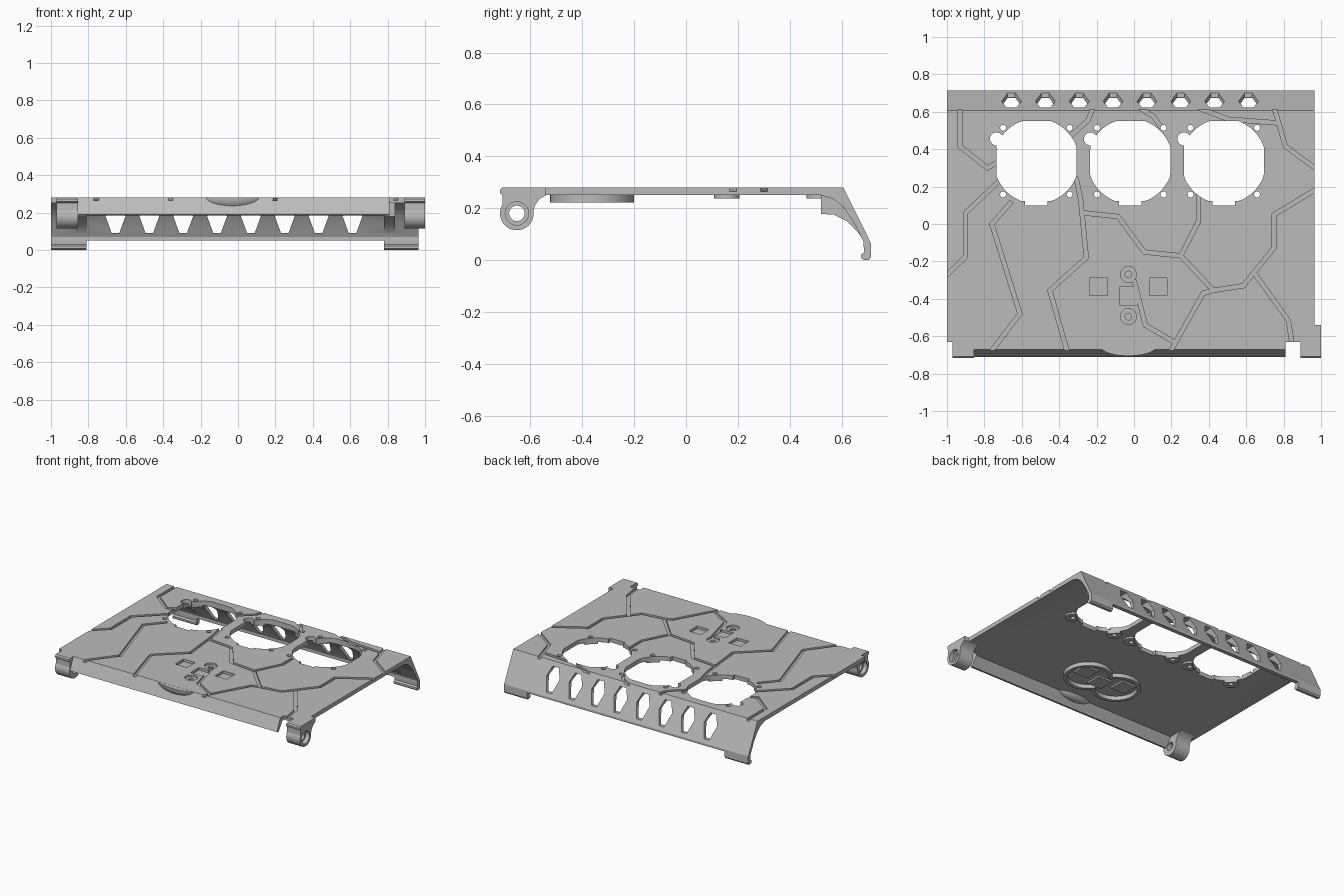
import bpy
import bmesh
import math
from mathutils import Vector

if "Cube" in bpy.data.objects:
    bpy.data.objects.remove(bpy.data.objects["Cube"])

grey = bpy.data.materials.new("plain_grey")
grey.use_nodes = True
COLOUR = (0.5, 0.5, 0.5, 1)
grey.diffuse_color = COLOUR
grey.node_tree.nodes["Principled BSDF"].inputs["Base Color"].default_value = COLOUR


def make_object(name, bm):
    bmesh.ops.recalc_face_normals(bm, faces=bm.faces)
    mesh = bpy.data.meshes.new(name)
    bm.to_mesh(mesh)
    bm.free()
    mesh.materials.append(grey)
    obj = bpy.data.objects.new(name, mesh)
    bpy.context.collection.objects.link(obj)
    return obj


def prism(name, outline, axis, start, end):
    """Extrude a 2D outline along one axis."""
    place = {"x": lambda u, v, w: (w, u, v),
             "y": lambda u, v, w: (u, w, v),
             "z": lambda u, v, w: (u, v, w)}[axis]
    bm = bmesh.new()
    rings = [[bm.verts.new(place(u, v, w)) for u, v in outline] for w in (start, end)]
    bm.faces.new(rings[0])
    bm.faces.new(rings[1][::-1])
    count = len(outline)
    for i in range(count):
        j = (i + 1) % count
        bm.faces.new((rings[0][i], rings[0][j], rings[1][j], rings[1][i]))
    return make_object(name, bm)


def circle(cx, cy, r, count=40, first=0, sweep=360):
    steps = count if sweep == 360 else count - 1
    angles = [math.radians(first + sweep * i / steps) for i in range(count)]
    return [(cx + r * math.cos(a), cy + r * math.sin(a)) for a in angles]


def rect(cx, cy, w, h):
    return [(cx - w / 2, cy - h / 2), (cx + w / 2, cy - h / 2),
            (cx + w / 2, cy + h / 2), (cx - w / 2, cy + h / 2)]


def ribbon(points, width):
    """Mitred outline of constant width around a path."""
    pts = [Vector(p) for p in points]
    left, right = [], []
    for i, p in enumerate(pts):
        dirs = []
        if i > 0:
            dirs.append((p - pts[i - 1]).normalized())
        if i < len(pts) - 1:
            dirs.append((pts[i + 1] - p).normalized())
        normals = [Vector((-d.y, d.x)) for d in dirs]
        mitre = sum(normals, Vector((0, 0))).normalized()
        offset = mitre * (width / 2 / mitre.dot(normals[0]))
        left.append(tuple(p + offset))
        right.append(tuple(p - offset))
    return left + right[::-1]


def combine(target, tool, operation="DIFFERENCE"):
    mod = target.modifiers.new("shape", "BOOLEAN")
    mod.operation = operation
    mod.solver = "EXACT"
    mod.object = tool
    bpy.context.view_layer.objects.active = target
    bpy.ops.object.modifier_apply(modifier=mod.name)
    bpy.data.objects.remove(tool)


def cut(target, outline, axis, start, end):
    combine(target, prism("cutter", outline, axis, start, end))


def add(target, outline, axis, start, end):
    combine(target, prism("addition", outline, axis, start, end), "UNION")


TOP, UNDER = 0.28, 0.25
LEFT_END, RIGHT_END = -1.0, 0.965

# Cover plate with the sloping rear wall
inner_curve = [(0.685, 0.07), (0.65, 0.14), (0.61, 0.2), (0.57, 0.235), (0.52, UNDER)]
section = [(-0.63, UNDER), (-0.63, TOP), (0.606, TOP), (0.713, 0.065),
           (0.713, 0.05), (0.685, 0.05)] + inner_curve
cover = prism("cover_plate", section, "x", LEFT_END, RIGHT_END)

# Front skirt
skirt = [(-0.6, TOP), (-0.67, TOP), (-0.71, 0.19), (-0.69, 0.185),
         (-0.645, UNDER), (-0.6, UNDER)]
add(cover, skirt, "x", -0.855, 0.81)

# Hooked feet and ribs at both ends of the rear wall
foot = [(0.713, 0.06), (0.713, 0.01), (0.705, 0), (0.685, 0), (0.675, 0.008),
        (0.675, 0.022), (0.687, 0.03), (0.685, 0.06)]
rib = [(0.52, 0.26), (0.52, 0.178), (0.57, 0.175), (0.62, 0.15), (0.66, 0.11),
       (0.69, 0.07), (0.6, 0.26)]
for foot_span, rib_span in (((LEFT_END, -0.81), (-0.87, -0.81)),
                            ((0.78, RIGHT_END), (0.78, 0.84))):
    add(cover, foot, "x", *foot_span)
    add(cover, rib, "x", *rib_span)

# Fan openings with screw bosses below
FAN_Y, SCREW, HALF = 0.336, 0.178, 0.214
clamp = lambda v: max(-HALF, min(HALF, v))
fans = (-0.522, -0.02, 0.48)
corners = [(sx * SCREW, sy * SCREW) for sx in (-1, 1) for sy in (-1, 1)]
for fx in fans:
    for dx, dy in corners:
        add(cover, circle(fx + dx, FAN_Y + dy, 0.05, 24), "z", 0.237, 0.26)
for fx in fans:
    opening = [(fx + clamp(u), FAN_Y + clamp(v)) for u, v in circle(0, 0, 0.228, 64, 2)]
    cut(cover, opening, "z", 0.2, 0.3)
    cut(cover, rect(fx, 0.16, 0.12, 0.12), "z", 0.2, 0.3)
    cut(cover, circle(fx - 0.213, 0.455, 0.035, 24), "z", 0.2, 0.3)
    for dx, dy in corners:
        cut(cover, circle(fx + dx, FAN_Y + dy, 0.016, 16), "z", 0.2, 0.3)

# Hexagonal vents through the rear wall
for i in range(8):
    vx = -0.655 + i * 0.181
    vent = [(vx + s * w, z) for s, w, z in (
        (-1, 0.02, 0.09), (1, 0.02, 0.09), (1, 0.053, 0.18),
        (1, 0.026, 0.248), (-1, 0.026, 0.248), (-1, 0.053, 0.18))]
    cut(cover, vent, "y", 0.56, 0.8)

# Twin round tub under the buttons
tubs = (-0.15, 0.09)
for x in tubs:
    add(cover, circle(x, -0.362, 0.162, 48), "z", 0.222, 0.26)
for x in tubs:
    cut(cover, circle(x, -0.362, 0.138, 48), "z", 0.2, UNDER)
buttons = ((-0.19, -0.335), (-0.03, -0.385), (0.13, -0.335))
for x, y in buttons:
    add(cover, rect(x, y, 0.115, 0.115), "z", 0.238, 0.26)

# Button recesses on top
for x, y in buttons:
    cut(cover, rect(x, y, 0.095, 0.095), "z", 0.262, 0.3)
for y in (-0.27, -0.495):
    cut(cover, circle(-0.03, y, 0.043, 28), "z", 0.267, 0.3)
    cut(cover, circle(-0.03, y, 0.018, 16), "z", 0.256, 0.3)

# Decorative channels across the top
channels = [
    [(-0.93, 0.62), (-0.93, 0.415), (-0.785, 0.3), (-0.7, 0.345)],
    [(-0.7, 0.25), (-0.9, 0.06), (-0.9, -0.175), (-1.02, -0.29)],
    [(-0.655, 0.12), (-0.76, 0), (-0.61, -0.48), (-0.77, -0.69)],
    [(-0.31, 0.25), (-0.285, 0.13), (-0.255, -0.18), (-0.45, -0.355), (-0.355, -0.69)],
    [(-0.275, 0.06), (-0.085, 0.04), (0.055, -0.15), (0.25, -0.17), (0.425, -0.355),
     (0.585, -0.33), (0.75, -0.125), (0.75, 0.05), (0.98, 0.19)],
    [(0.25, -0.17), (0.345, 0.015), (0.345, 0.16)],
    [(0.425, -0.355), (0.37, -0.37), (0.19, -0.69)],
    [(0, -0.3), (0.06, -0.54), (0.22, -0.635)],
    [(0.645, -0.265), (0.825, -0.515), (0.845, -0.64)],
    [(-0.22, 0.62), (-0.245, 0.555), (-0.34, 0.47)],
    [(0.03, 0.62), (0.105, 0.575), (0.145, 0.515)],
    [(0.345, 0.62), (0.505, 0.56), (0.77, 0.54)],
    [(0.75, 0.62), (0.81, 0.415), (0.98, 0.29)],
]
for path in channels:
    cut(cover, ribbon(path, 0.022), "z", 0.265, 0.3)

# Hinge knuckles at the front corners
HY, HZ = -0.652, 0.18
knuckle_outline = circle(HY, HZ, 0.065, 28, 150, 220) + [
    (-0.58, 0.215), (-0.565, 0.235), (-0.54, UNDER), (-0.54, TOP), (-0.708, TOP),
    (-0.717, 0.272), (-0.717, 0.258), (-0.708, 0.252)]
knuckles = []
for name, a, b, outer in (("right_hinge_knuckle", -0.97, -0.855, -0.97),
                          ("left_hinge_knuckle", 0.89, 1.0, 1.0)):
    knuckle = prism(name, knuckle_outline, "x", a, b)
    cut(knuckle, circle(HY, HZ, 0.03, 24), "x", a - 0.1, b + 0.1)
    cut(knuckle, circle(HY, HZ, 0.045, 32), "x", outer - 0.03, outer + 0.03)
    knuckles.append(knuckle)

# Rounded thumb tab in the middle of the front edge
bm = bmesh.new()
bmesh.ops.create_uvsphere(bm, u_segments=40, v_segments=20, radius=1)
bmesh.ops.bisect_plane(bm, geom=bm.verts[:] + bm.edges[:] + bm.faces[:],
                       plane_co=(0, 0, 0), plane_no=(0, 0, 1), clear_outer=True)
bmesh.ops.holes_fill(bm, edges=[e for e in bm.edges if e.is_boundary])
bmesh.ops.scale(bm, vec=(0.15, 0.05, 0.06), verts=bm.verts)
bmesh.ops.translate(bm, vec=(-0.03, -0.655, TOP - 0.0005), verts=bm.verts)
tab = make_object("thumb_tab", bm)

# Smooth the rounded surfaces and keep the edges sharp
bpy.ops.object.select_all(action="DESELECT")
for obj in [cover, tab] + knuckles:
    obj.select_set(True)
bpy.context.view_layer.objects.active = cover
bpy.ops.object.shade_smooth_by_angle(angle=math.radians(25))
